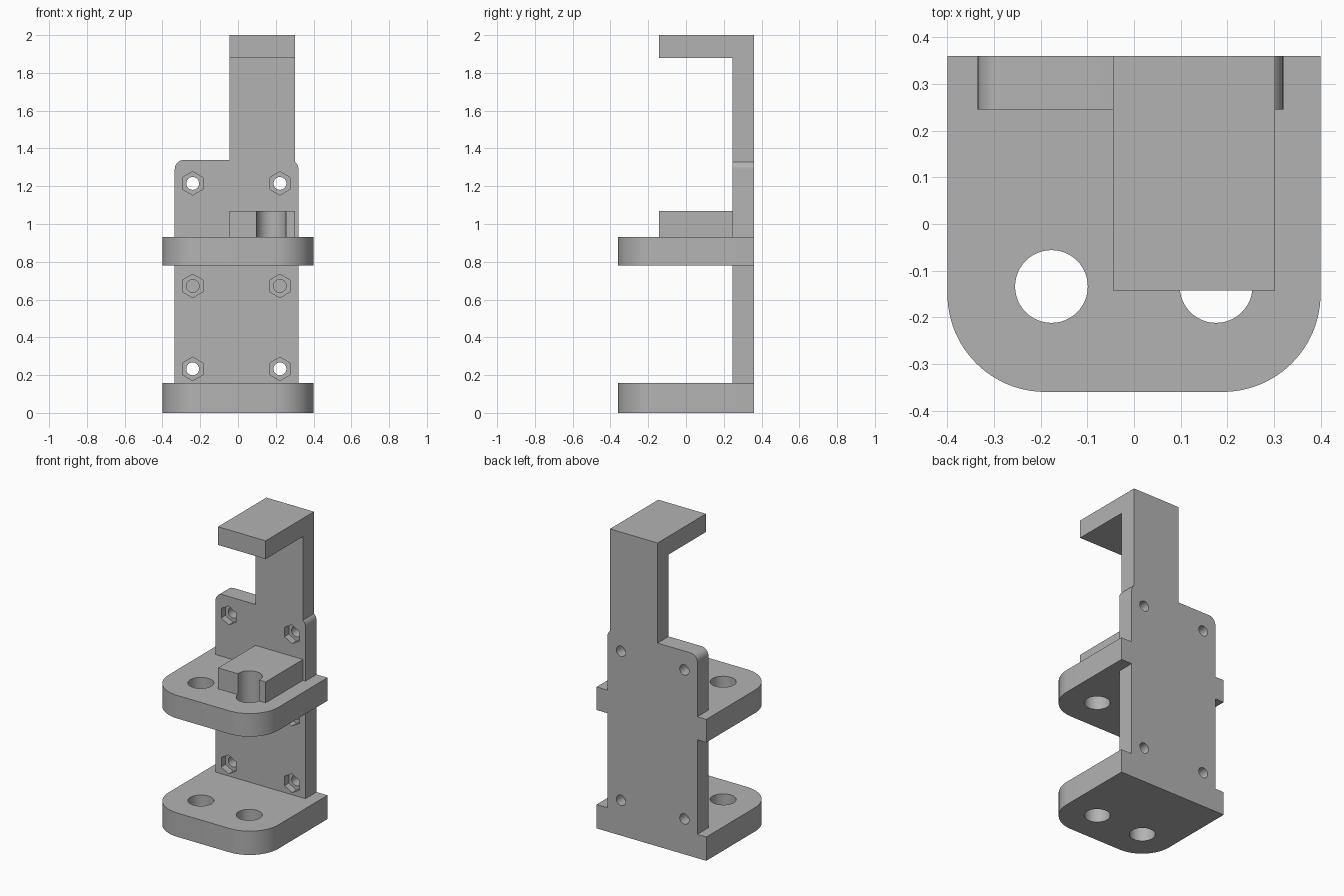
import bpy, bmesh, math
from mathutils import Matrix, Vector

cube = bpy.data.objects.get("Cube")
if cube:
    bpy.data.objects.remove(cube, do_unlink=True)

grey = bpy.data.materials.new("plain_grey")
grey.use_nodes = True
COLOUR = (0.45, 0.45, 0.45, 1)
grey.diffuse_color = COLOUR
grey.node_tree.nodes["Principled BSDF"].inputs["Base Color"].default_value = COLOUR

BACK, WALL_FRONT = 0.36, 0.245
ARM_FRONT = -0.143
POST_L, POST_R = -0.045, 0.302


def arc(cx, cy, r, start, end, steps=16):
    angles = [math.radians(start + (end - start) * i / steps) for i in range(steps + 1)]
    return [(cx + r * math.cos(a), cy + r * math.sin(a)) for a in angles]


def prism(name, outline, low, high, axis="z"):
    """Extrude an outline: xy along z, or xz along y."""
    def place(p, h):
        return Vector((p[0], p[1], h)) if axis == "z" else Vector((p[0], h, p[1]))
    bm = bmesh.new()
    face = bm.faces.new([bm.verts.new(place(p, low)) for p in outline])
    ext = bmesh.ops.extrude_face_region(bm, geom=[face])
    shift = place((0, 0), high - low)
    bmesh.ops.translate(bm, vec=shift,
                        verts=[v for v in ext["geom"] if isinstance(v, bmesh.types.BMVert)])
    bmesh.ops.recalc_face_normals(bm, faces=bm.faces)
    mesh = bpy.data.meshes.new(name)
    bm.to_mesh(mesh)
    bm.free()
    mesh.materials.append(grey)
    obj = bpy.data.objects.new(name, mesh)
    bpy.context.collection.objects.link(obj)
    return obj


def rect(x0, y0, x1, y1):
    return [(x0, y0), (x1, y0), (x1, y1), (x0, y1)]


def circle(cx, cy, r, n=48, turn=0):
    return arc(cx, cy, r, turn, turn + 360, n)[:-1]


def combine(target, other, operation):
    mod = target.modifiers.new(operation.lower(), "BOOLEAN")
    mod.operation, mod.solver, mod.object = operation, "EXACT", other
    bpy.context.view_layer.objects.active = target
    bpy.ops.object.modifier_apply(modifier=mod.name)
    bpy.data.objects.remove(other, do_unlink=True)


# Back wall with rounded shoulders, rising into the offset post
wall = [(-0.335, 0), (0.32, 0)]
wall += arc(0.27, 1.29, 0.05, 0, 50, 8)
wall += [(POST_R, 2), (POST_L, 2), (POST_L, 1.34)]
wall += arc(-0.285, 1.29, 0.05, 90, 180, 12)
body = prism("clamp_bracket", wall, WALL_FRONT, BACK, "y")

# Two shelves with rounded front corners
R = 0.21
shelf = [(0.4, BACK), (-0.4, BACK)]
shelf += arc(-0.4 + R, -0.36 + R, R, 180, 270, 24)
shelf += arc(0.4 - R, -0.36 + R, R, 270, 360, 24)
for name, low, high in (("lower_shelf", 0, 0.157), ("middle_shelf", 0.78, 0.932)):
    combine(body, prism(name, shelf, low, high), "UNION")

# Overhanging top arm and the raised block on the middle shelf
for name, low, high in (("top_arm", 1.88, 2), ("raised_block", 0.9, 1.07)):
    outline = rect(POST_L, ARM_FRONT, POST_R, 0.3)
    combine(body, prism(name, outline, low, high), "UNION")

# Vertical rod holes through shelves and block
for x in (-0.177, 0.176):
    combine(body, prism("rod_hole", circle(x, -0.134, 0.078), -0.1, 1.2), "DIFFERENCE")

# Screw holes with hexagonal nut pockets; the middle pair is blind
for x in (-0.24, 0.222):
    for z, end in ((0.233, 0.5), (0.672, 0.33), (1.215, 0.5)):
        combine(body, prism("screw_hole", circle(x, z, 0.034, 32), 0.2, end, "y"), "DIFFERENCE")
        combine(body, prism("nut_pocket", circle(x, z, 0.062, 6, 30), 0.2, 0.29, "y"), "DIFFERENCE")

# Clean up coplanar seams and shade
bm = bmesh.new()
bm.from_mesh(body.data)
bmesh.ops.remove_doubles(bm, verts=bm.verts, dist=1e-5)
bmesh.ops.dissolve_limit(bm, angle_limit=math.radians(0.5), verts=bm.verts, edges=bm.edges)
bm.to_mesh(body.data)
bm.free()
bpy.ops.object.select_all(action="DESELECT")
body.select_set(True)
bpy.context.view_layer.objects.active = body
bpy.ops.object.shade_smooth_by_angle(angle=math.radians(30))
